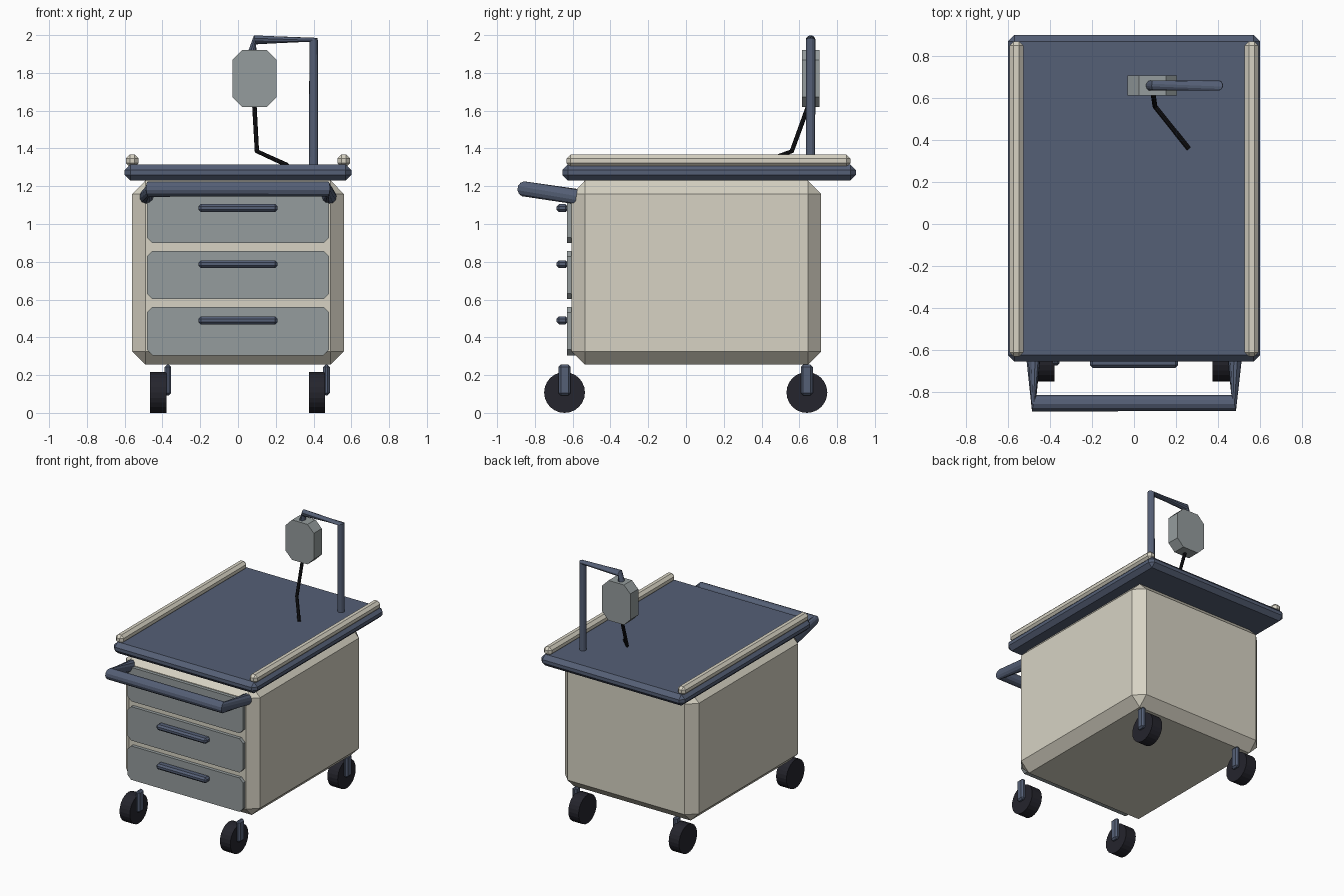
import bpy, bmesh, math
from mathutils import Vector, Matrix

old = bpy.data.objects.get("Cube")
if old:
    bpy.data.objects.remove(old, do_unlink=True)


def material(name, rgb):
    m = bpy.data.materials.new(name)
    m.use_nodes = True
    m.diffuse_color = (*rgb, 1)
    bsdf = m.node_tree.nodes["Principled BSDF"]
    bsdf.inputs["Base Color"].default_value = (*rgb, 1)
    bsdf.inputs["Roughness"].default_value = 0.6
    return m


CREAM = material("warm_cream", (0.68, 0.65, 0.55))
NAVY = material("slate_blue", (0.09, 0.115, 0.18))
GREY = material("cool_grey", (0.30, 0.335, 0.34))
RUBBER = material("dark_rubber", (0.018, 0.018, 0.026))
BLACK = material("black_hose", (0.007, 0.007, 0.009))


def finish(name, bm, mat):
    bmesh.ops.recalc_face_normals(bm, faces=bm.faces)
    mesh = bpy.data.meshes.new(name)
    bm.to_mesh(mesh)
    bm.free()
    mesh.materials.append(mat)
    ob = bpy.data.objects.new(name, mesh)
    bpy.context.collection.objects.link(ob)
    return ob


def box(name, lo, hi, mat, chamfer, only_axis=None):
    """Box between two corners; chamfers all edges, or those along one axis."""
    lo, hi = Vector(lo), Vector(hi)
    bm = bmesh.new()
    bmesh.ops.create_cube(bm, size=1)
    bmesh.ops.scale(bm, vec=hi - lo, verts=bm.verts)
    bmesh.ops.translate(bm, vec=(lo + hi) / 2, verts=bm.verts)
    edges = []
    for e in bm.edges:
        d = e.verts[1].co - e.verts[0].co
        if only_axis is None or abs(d[only_axis]) > 1e-4:
            edges.append(e)
    bmesh.ops.bevel(bm, geom=edges, offset=chamfer, segments=1,
                    profile=0.5, affect='EDGES', clamp_overlap=True)
    return finish(name, bm, mat)


def tube(name, points, radius, mat, sides=10):
    """Capped tube; each ring faces along the line between its neighbours."""
    pts = [Vector(p) for p in points]
    bm = bmesh.new()
    rings = []
    for i, p in enumerate(pts):
        t = (pts[min(i + 1, len(pts) - 1)] - pts[max(i - 1, 0)]).normalized()
        if i == 0:
            u = t.orthogonal().normalized()
        else:
            u = (u - t * u.dot(t)).normalized()
        v = t.cross(u)
        angles = [2 * math.pi * k / sides for k in range(sides)]
        rings.append([bm.verts.new(p + radius * (u * math.cos(a) + v * math.sin(a)))
                      for a in angles])
    for a, b in zip(rings, rings[1:]):
        for k in range(sides):
            n = (k + 1) % sides
            bm.faces.new((a[k], a[n], b[n], b[k]))
    bm.faces.new(rings[0])
    bm.faces.new(rings[-1])
    return finish(name, bm, mat)


# Cabinet and worktop
box("cabinet_body", (-0.56, -0.605, 0.255), (0.56, 0.715, 1.23), CREAM, 0.07)
box("worktop", (-0.6, -0.655, 1.23), (0.6, 0.9, 1.315), NAVY, 0.03)

# Side rails on the worktop
for side, sx in (("left", 1), ("right", -1)):
    x = sx * 0.56
    box(f"{side}_rail", (x - 0.033, -0.632, 1.302), (x + 0.033, 0.87, 1.367), CREAM, 0.02)

# Drawers with pulls
for i in range(3):
    z = 0.433 + i * 0.297
    box(f"drawer_front_{i + 1}", (-0.483, -0.63, z - 0.128), (0.483, -0.58, z + 0.128),
        GREY, 0.03, only_axis=1)
    zp = z + 0.057
    box(f"drawer_pull_{i + 1}", (-0.21, -0.685, zp - 0.021), (0.21, -0.625, zp + 0.021),
        NAVY, 0.013)

# Push handle
tube("push_handle", [(-0.48, -0.58, 1.145), (-0.475, -0.853, 1.185),
                     (0.475, -0.853, 1.185), (0.48, -0.58, 1.145)], 0.041, NAVY, 12)

# Pole, hanging pack and hose
tube("pole", [(0.4, 0.66, 1.305), (0.4, 0.66, 1.975),
              (0.09, 0.66, 1.975), (0.075, 0.66, 1.9)], 0.025, NAVY, 12)
box("hanging_pack", (-0.03, 0.613, 1.62), (0.205, 0.708, 1.922), GREY, 0.053, only_axis=1)
tube("hose", [(0.085, 0.66, 1.66), (0.1, 0.56, 1.385), (0.26, 0.36, 1.312)], 0.012, BLACK, 8)

# Casters
for end, y in (("front", -0.643), ("back", 0.64)):
    for side, x in (("left", 0.418), ("right", -0.422)):
        bm = bmesh.new()
        bmesh.ops.create_cone(bm, cap_ends=True, segments=24, radius1=0.108, radius2=0.108,
                              depth=0.086,
                              matrix=Matrix.Translation((x, y, 0.108))
                              @ Matrix.Rotation(math.pi / 2, 4, 'Y'))
        finish(f"{end}_{side}_wheel", bm, RUBBER)
        box(f"{end}_{side}_fork", (x + 0.033, y - 0.032, 0.093), (x + 0.068, y + 0.032, 0.255),
            NAVY, 0.012)
